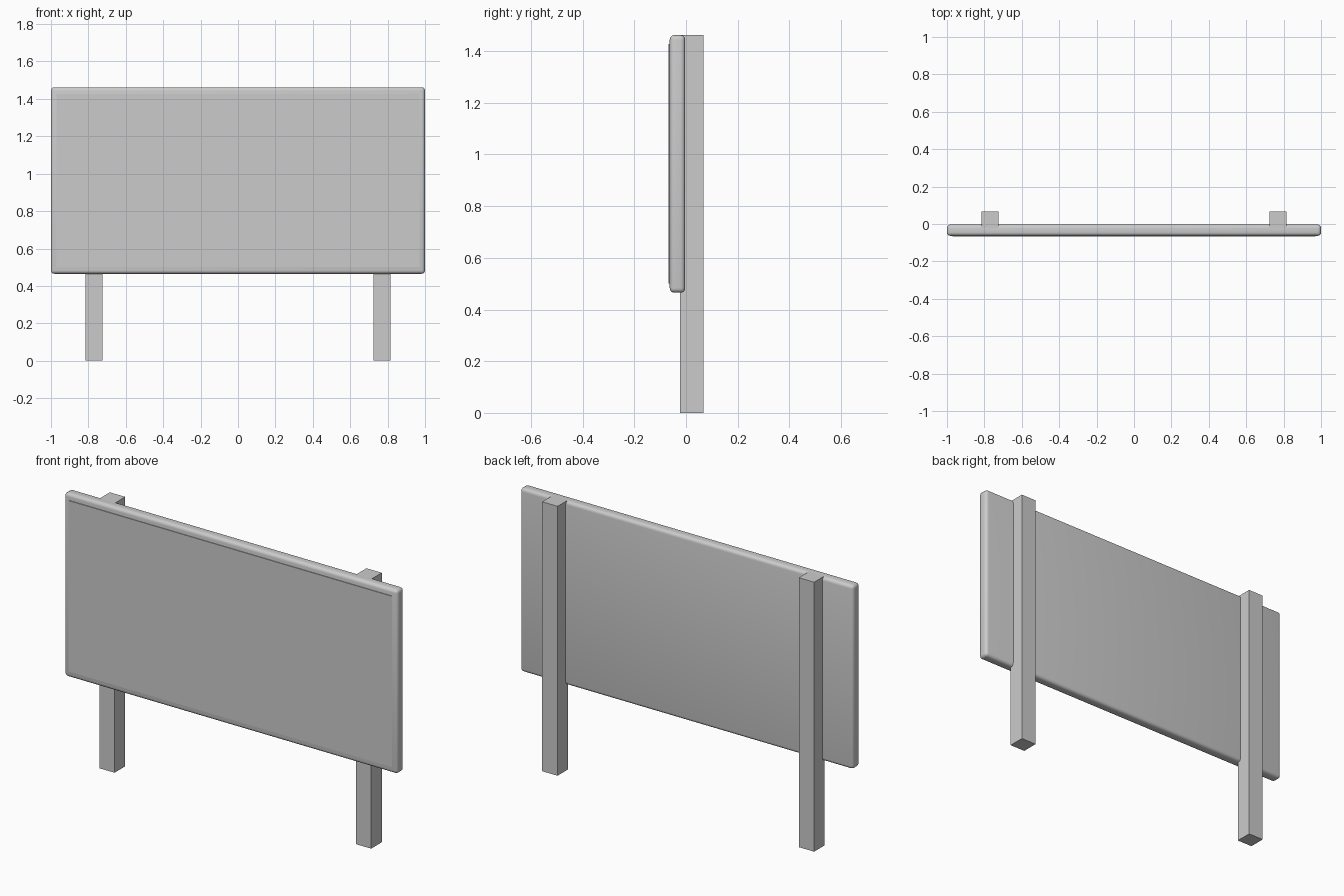
import bpy

# Start clean
cube = bpy.data.objects.get("Cube")
if cube:
    bpy.data.objects.remove(cube, do_unlink=True)


def make_material(name, rgb):
    mat = bpy.data.materials.new(name)
    mat.use_nodes = True
    color = (*rgb, 1.0)
    mat.diffuse_color = color
    mat.node_tree.nodes["Principled BSDF"].inputs["Base Color"].default_value = color
    return mat


grey = make_material("plain grey", (0.6, 0.6, 0.6))


def box(name, low, high):
    """Box between two opposite corners."""
    center = [(a + b) / 2 for a, b in zip(low, high)]
    bpy.ops.mesh.primitive_cube_add(size=1, location=center)
    obj = bpy.context.object
    obj.name = name
    obj.scale = [b - a for a, b in zip(low, high)]
    bpy.ops.object.transform_apply(location=False, rotation=False, scale=True)
    obj.data.materials.append(grey)
    return obj


TOP = 1.462
BOTTOM = 0.465

# Board with softly rounded edges
board = box("board", (-1, -0.063, BOTTOM), (1, -0.003, TOP))
bevel = board.modifiers.new("rounded edges", "BEVEL")
bevel.width = 0.018
bevel.segments = 4
bpy.context.view_layer.objects.active = board
bpy.ops.object.modifier_apply(modifier=bevel.name)
bpy.ops.object.shade_smooth_by_angle()

# Thin display panel on the front face
box("display_panel", (-0.97, -0.067, BOTTOM + 0.035), (0.97, -0.062, TOP - 0.035))

# Two square posts set into the back of the board
for side, name in ((1, "left_post"), (-1, "right_post")):
    x = side * 0.77
    box(name, (x - 0.046, -0.024, 0), (x + 0.046, 0.067, TOP))
